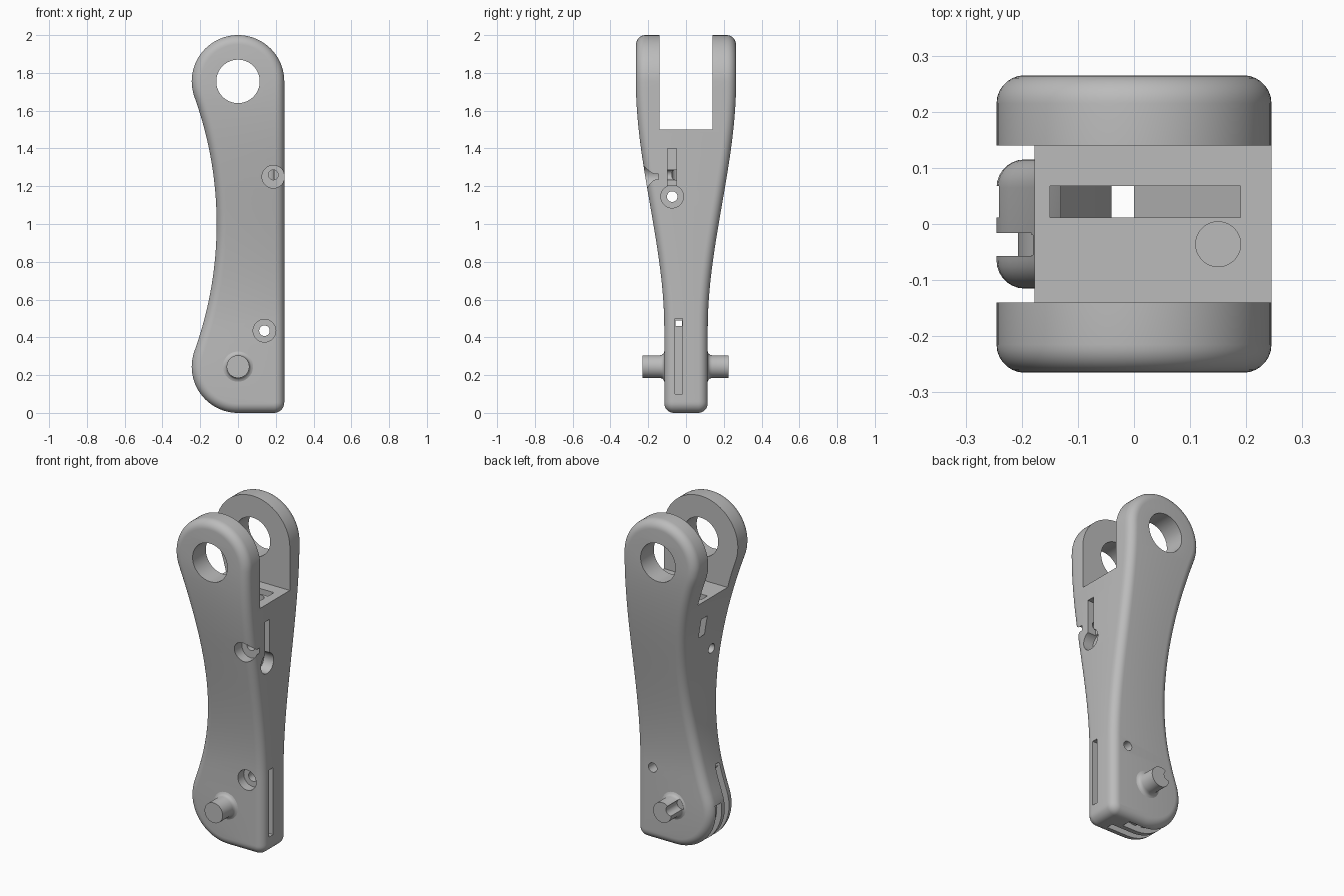
import bpy, bmesh, math
from mathutils import Matrix, Vector

default = bpy.data.objects.get("Cube")
if default:
    bpy.data.objects.remove(default, do_unlink=True)

grey = bpy.data.materials.new("plain grey")
grey.use_nodes = True
COLOUR = (0.5, 0.5, 0.5, 1)
grey.diffuse_color = COLOUR
grey.node_tree.nodes["Principled BSDF"].inputs["Base Color"].default_value = COLOUR

R = 0.245           # radius of both rounded ends
LOW, HIGH = R, 2 - R
WAIST = 1.98        # radius of the concave waist
FILLET = 0.05


def make_object(name, bm):
    bmesh.ops.recalc_face_normals(bm, faces=bm.faces)
    mesh = bpy.data.meshes.new(name)
    bm.to_mesh(mesh)
    bm.free()
    mesh.materials.append(grey)
    obj = bpy.data.objects.new(name, mesh)
    bpy.context.collection.objects.link(obj)
    return obj


def activate(obj):
    bpy.ops.object.select_all(action='DESELECT')
    obj.select_set(True)
    bpy.context.view_layer.objects.active = obj


def prism(name, outline, y0, y1):
    """Outline in x and z, extruded along y."""
    bm = bmesh.new()
    face = bm.faces.new([bm.verts.new((x, y0, z)) for x, z in outline])
    top = bmesh.ops.extrude_face_region(bm, geom=[face])["geom"]
    verts = [g for g in top if isinstance(g, bmesh.types.BMVert)]
    bmesh.ops.translate(bm, verts=verts, vec=(0, y1 - y0, 0))
    return make_object(name, bm)


def box(name, x0, x1, y0, y1, z0, z1):
    return prism(name, [(x0, z0), (x1, z0), (x1, z1), (x0, z1)], y0, y1)


def rod(name, start, end, r1, r2=None, sides=48):
    a, b = Vector(start), Vector(end)
    turn = (b - a).to_track_quat('Z', 'Y').to_matrix().to_4x4()
    bm = bmesh.new()
    bmesh.ops.create_cone(bm, cap_ends=True, segments=sides, radius1=r1,
                          radius2=r1 if r2 is None else r2, depth=(b - a).length,
                          matrix=Matrix.Translation((a + b) / 2) @ turn)
    return make_object(name, bm)


def sector(name, inner, outer, a0, a1, y0, y1, steps=28):
    """Part of a ring around the lower end."""
    angles = [math.radians(a0 + (a1 - a0) * i / steps) for i in range(steps + 1)]
    def arc(r, seq):
        return [(r * math.cos(a), LOW + r * math.sin(a)) for a in seq]
    return prism(name, arc(outer, angles) + arc(inner, reversed(angles)), y0, y1)


def cut(target, cutter):
    mod = target.modifiers.new("cut", 'BOOLEAN')
    mod.operation = 'DIFFERENCE'
    mod.solver = 'EXACT'
    mod.object = cutter
    activate(target)
    bpy.ops.object.modifier_apply(modifier=mod.name)
    bpy.data.objects.remove(cutter, do_unlink=True)


# Outline and thickness of the link
def left_x(z):
    reach = (HIGH - LOW) / 2
    tangent = reach * WAIST / (WAIST + R)
    if abs(z - 1) < tangent:
        centre = -math.sqrt((WAIST + R) ** 2 - reach ** 2)
        return centre + math.sqrt(WAIST ** 2 - (z - 1) ** 2)
    d = max(abs(z - 1) - reach, 0) if abs(z - 1) > reach else reach - abs(z - 1)
    return -math.sqrt(max(R * R - d * d, 0))


def right_x(z):
    corner = 0.055
    if z < corner:
        return R - corner + math.sqrt(corner ** 2 - (corner - z) ** 2)
    return math.sqrt(max(R * R - max(z - HIGH, 0) ** 2, 0))


def half_width(z):
    t = min(max((z - 0.45) / 1.3, 0), 1)
    return 0.115 + 0.15 * t * t * (3 - 2 * t)


def build_link():
    end, mid = 20, 44
    quarter = [math.pi / 2 * i / end for i in range(end + 1)]
    levels = [R * (1 - math.cos(a)) for a in quarter]
    levels += [LOW + (HIGH - LOW) * i / mid for i in range(1, mid)]
    levels += [HIGH + R * math.sin(a) for a in quarter]
    loop = [Vector((left_x(z), z)) for z in levels[:-1]] + [Vector((0, 2))]
    loop += [Vector((right_x(z), z)) for z in reversed(levels[:-1])]
    count = len(loop)
    inward = []
    for i in range(count):
        along = (loop[(i + 1) % count] - loop[i - 1]).normalized()
        inward.append(Vector((along.y, -along.x)))
    inward[0], inward[-1] = Vector((0, 1)), Vector((0, 1))

    # Rings roll over the rounded rim from the back face to the front face
    bm = bmesh.new()
    steps, rings = 7, []
    for side in (1, -1):
        for k in range(steps + 1):
            t = math.pi / 2 * (k if side == 1 else steps - k) / steps
            ring = []
            for p, n in zip(loop, inward):
                q = p + n * FILLET * (1 - math.sin(t))
                y = half_width(q.y) - FILLET * (1 - math.cos(t))
                ring.append(bm.verts.new((q.x, side * y, q.y)))
            rings.append(ring)
    for a, b in zip(rings, rings[1:]):
        for i in range(count):
            j = (i + 1) % count
            bm.faces.new((a[i], a[j], b[j], b[i]))
    # Each broad face is a ladder of strips between its left and right rims
    half = count // 2
    for ring in (rings[0], rings[-1]):
        for i in range(half - 1):
            bm.faces.new((ring[i], ring[i + 1], ring[-2 - i], ring[-1 - i]))
        bm.faces.new(ring[half - 1:half + 2])
    return make_object("link_body", bm)


body = build_link()

# Fork opening and its cross hole
cut(body, box("fork_gap", -0.5, 0.5, -0.14, 0.14, 1.5, 2.2))
cut(body, rod("fork_hole", (0, -0.5, HIGH), (0, 0.5, HIGH), 0.115, sides=64))

# Cord funnel and channel running down the link
funnel = [(-0.15, 1.6), (-0.15, 1.3), (-0.04, 1.1), (0, 1.1), (0.19, 1.3), (0.19, 1.6)]
cut(body, prism("funnel", funnel, 0.012, 0.068))
cut(body, box("channel", -0.04, 0, 0.012, 0.068, -0.1, 1.2))

# Keyhole and cross hole on the flat edge
cut(body, box("key_slot", 0.19, 0.4, -0.097, -0.05, 1.145, 1.4))
cut(body, rod("key_recess", (0.18, -0.073, 1.145), (0.4, -0.073, 1.145), 0.06))
cut(body, rod("key_hole", (-0.4, -0.073, 1.145), (0.4, -0.073, 1.145), 0.028))

# Upper front screw recess and the well that meets it
cut(body, rod("screw_recess", (0.187, -0.4, 1.25), (0.187, -0.145, 1.25), 0.06))
cut(body, rod("well", (0.15, -0.036, 1.22), (0.15, -0.036, 1.6), 0.04))
cut(body, rod("screw_hole", (0.187, -0.2, 1.26), (0.187, -0.04, 1.26), 0.026))

# Lower screw hole with its front recess
cut(body, rod("low_hole", (0.14, -0.4, 0.435), (0.14, 0.4, 0.435), 0.028))
cut(body, rod("low_recess", (0.14, -0.4, 0.435), (0.14, -0.06, 0.435), 0.06))

# Cord grooves around the lower end
cut(body, box("edge_groove", 0.19, 0.4, -0.057, -0.018, 0.1, 0.5))
cut(body, box("cord_pass", -0.4, 0.4, -0.055, -0.02, 0.46, 0.488))
cut(body, sector("front_groove", 0.207, 0.37, 128, 300, -0.057, -0.016))
cut(body, sector("back_groove", 0.212, 0.37, 170, 290, 0.012, 0.068))

# Pivot pins with flared roots
parts = [body]
for name, side, tip in (("front_pin", -1, 0.23), ("back_pin", 1, 0.225)):
    bm = bmesh.new()
    profile = [(0, 0.09), (0.08, 0.09), (0.08, 0.115), (0.069, 0.119),
               (0.063, 0.126), (0.06, 0.138), (0.06, tip), (0, tip)]
    verts = [bm.verts.new((r, side * y, LOW)) for r, y in profile]
    edges = [bm.edges.new(pair) for pair in zip(verts, verts[1:])]
    bmesh.ops.spin(bm, geom=verts + edges, cent=(0, 0, LOW), axis=(0, 1, 0),
                   angle=2 * math.pi, steps=48)
    bmesh.ops.remove_doubles(bm, verts=bm.verts, dist=0.0005)
    parts.append(make_object(name, bm))

# Notch along the back pin
cut(parts[-1], rod("pin_notch", (-0.055, 0.12, 0.27), (-0.055, 0.3, 0.27), 0.03))

for part in parts:
    activate(part)
    bpy.ops.object.shade_smooth_by_angle(angle=math.radians(30))
